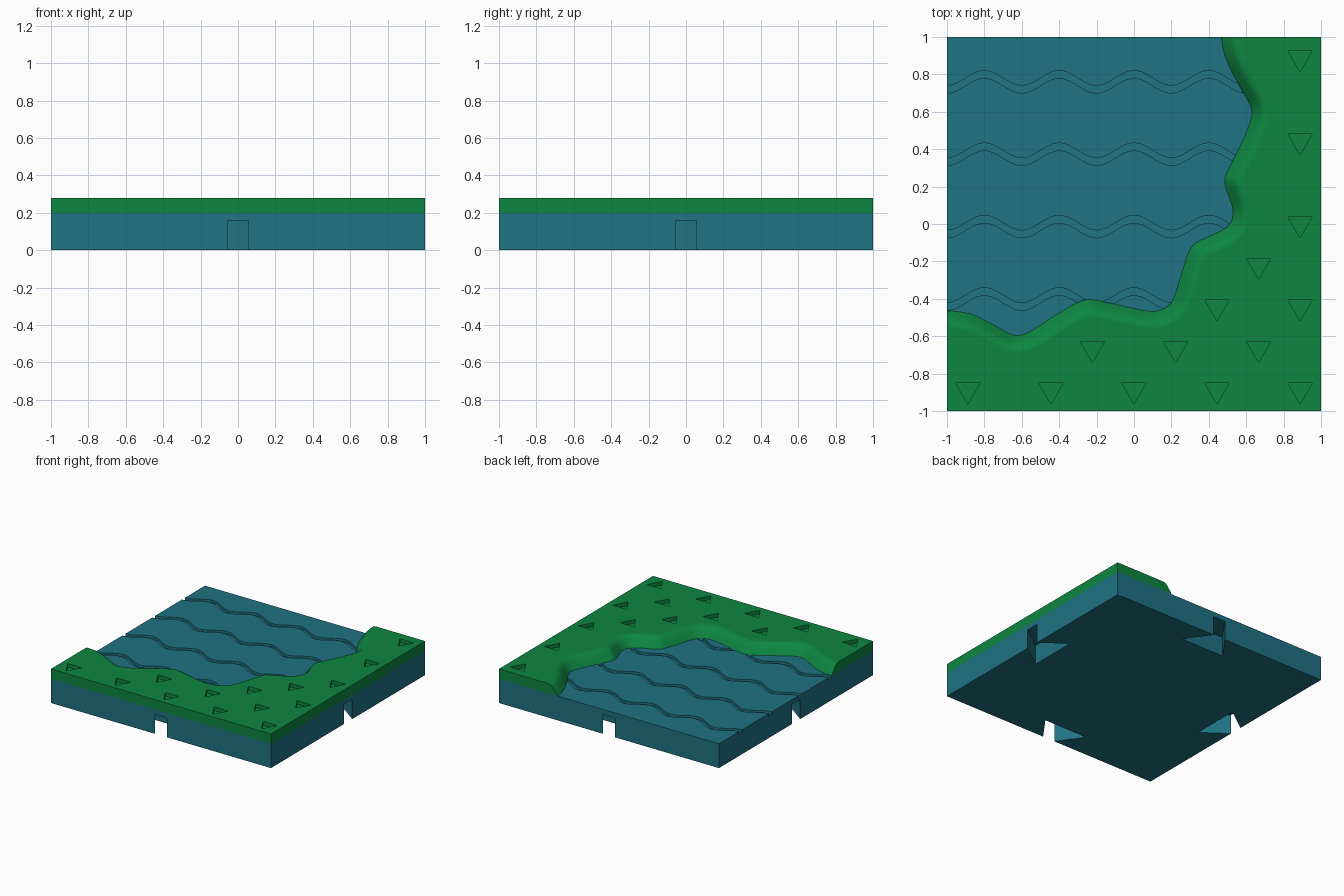
import bpy, bmesh, math
from mathutils import Vector

if "Cube" in bpy.data.objects:
    bpy.data.objects.remove(bpy.data.objects["Cube"])

WATER_TOP, LAND_TOP = 0.20, 0.28


def material(name, rgb):
    m = bpy.data.materials.new(name)
    m.diffuse_color = (*rgb, 1)
    m.use_nodes = True
    m.node_tree.nodes["Principled BSDF"].inputs["Base Color"].default_value = m.diffuse_color
    return m


def add_object(name, bm, mat=None):
    bmesh.ops.recalc_face_normals(bm, faces=bm.faces)
    me = bpy.data.meshes.new(name)
    bm.to_mesh(me)
    bm.free()
    if mat:
        me.materials.append(mat)
    ob = bpy.data.objects.new(name, me)
    bpy.context.collection.objects.link(ob)
    return ob


def prisms(name, outlines, z0, z1, mat=None):
    """Extrude each flat outline between two heights, all in one mesh."""
    bm = bmesh.new()
    for pts in outlines:
        low = [bm.verts.new((x, y, z0)) for x, y in pts]
        high = [bm.verts.new((x, y, z1)) for x, y in pts]
        bm.faces.new(low[::-1])
        bm.faces.new(high)
        for i in range(len(pts)):
            j = (i + 1) % len(pts)
            bm.faces.new((low[i], low[j], high[j], high[i]))
    return add_object(name, bm, mat)


def cut(target, cutter, remove=True):
    mod = target.modifiers.new("cut", 'BOOLEAN')
    mod.operation, mod.solver, mod.object = 'DIFFERENCE', 'EXACT', cutter
    bpy.context.view_layer.objects.active = target
    bpy.ops.object.modifier_apply(modifier=mod.name)
    if remove:
        bpy.data.objects.remove(cutter)


def smooth_path(pts, steps):
    """Catmull-Rom curve through the points."""
    p = [Vector(q) for q in pts]
    p = [2 * p[0] - p[1]] + p + [2 * p[-1] - p[-2]]
    out = []
    for a, b, c, d in zip(p, p[1:], p[2:], p[3:]):
        for k in range(steps):
            t = k / steps
            out.append(0.5 * (2 * b + (c - a) * t + (2 * a - 5 * b + 4 * c - d) * t ** 2
                              + (3 * b - a - 3 * c + d) * t ** 3))
    return out + [p[-2]]


water_mat = material("water", (0.014, 0.17, 0.23))
land_mat = material("grass", (0.004, 0.24, 0.053))

# Coastline, from the back edge round to the left edge
coast = smooth_path([
    (0.468, 1), (0.48, 0.92), (0.52, 0.82), (0.58, 0.71), (0.62, 0.64), (0.63, 0.58),
    (0.605, 0.5), (0.55, 0.38), (0.50, 0.28), (0.485, 0.22), (0.51, 0.14), (0.53, 0.07),
    (0.513, 0), (0.45, -0.045), (0.36, -0.085), (0.31, -0.12), (0.285, -0.17),
    (0.25, -0.28), (0.215, -0.39), (0.18, -0.44), (0.11, -0.468), (0, -0.452),
    (-0.12, -0.425), (-0.24, -0.403), (-0.31, -0.425), (-0.41, -0.482), (-0.53, -0.56),
    (-0.59, -0.59), (-0.65, -0.593), (-0.75, -0.54), (-0.85, -0.49), (-0.93, -0.47),
    (-1, -0.465)], 3)
n = len(coast)

# Inland directions, averaged along the coast so the bank does not fold
raw = []
for i in range(n):
    t = (coast[min(i + 1, n - 1)] - coast[max(i - 1, 0)]).normalized()
    raw.append(Vector((-t.y, t.x)))
inland = [sum(raw[max(i - 3, 0):i + 4], Vector((0, 0))).normalized() for i in range(n)]
inland[0], inland[-1] = Vector((1, 0)), Vector((0, -1))

# Land: rounded bank rising to a flat top
profile = [(0, 0.20), (0.018, 0.226), (0.036, 0.25), (0.052, 0.267), (0.068, 0.277), (0.088, 0.28)]
corners = [(-1, -1), (1, -1), (1, 1)]
bm = bmesh.new()
rows = [[bm.verts.new((*(p + d * w), z)) for p, d in zip(coast, inland)] for w, z in profile]
low = [bm.verts.new((*c, WATER_TOP)) for c in corners]
high = [bm.verts.new((*c, LAND_TOP)) for c in corners]
for r, s in zip(rows, rows[1:]):
    for i in range(n - 1):
        bm.faces.new((r[i], r[i + 1], s[i + 1], s[i])).smooth = True
bm.faces.new(rows[-1] + high)
bm.faces.new(rows[0] + low)
for i in range(2):
    bm.faces.new((low[i], low[i + 1], high[i + 1], high[i]))
bm.faces.new([r[0] for r in rows] + [high[2], low[2]])
bm.faces.new([r[-1] for r in rows] + [high[0], low[0]])
land = add_object("land", bm, land_mat)

# Triangular grass recesses on a staggered lattice
cells = [(4, j) for j in (4, 2, 0, -2, -4)] + [(i, -4) for i in (-4, -2, 0, 2)]
cells += [(2, -2), (3, -1), (3, -3), (1, -3), (-1, -3)]
triangles = [[(i * 0.222 + 0.075 * math.cos(a), j * 0.222 + 0.075 * math.sin(a))
              for a in (math.radians(d) for d in (30, 150, 270))] for i, j in cells]
cut(land, prisms("triangle_cutter", triangles, LAND_TOP - 0.03, LAND_TOP + 0.1, land_mat))

# Water base
water = prisms("water_base", [[(-1, -1), (1, -1), (1, 1), (-1, 1)]], 0, WATER_TOP, water_mat)

# Dovetail connector slots under each side
slot = [(1.05, -0.055), (1, -0.055), (0.8, -0.2), (0.8, 0.2), (1, 0.055), (1.05, 0.055)]
turns = [(1, 0), (0, 1), (-1, 0), (0, -1)]
slots = [[(c * x - s * y, s * x + c * y) for x, y in slot] for c, s in turns]
cut(water, prisms("slot_cutter", slots, -0.1, 0.16, water_mat))

# Wave grooves, stopped at the coastline
xs = [-1.04 + 0.02 * k for k in range(90)]
waves = []
for row in range(4):
    mid = 0.76 - 0.387 * row
    line = [(x, mid + 0.04 * math.cos(math.tau * x / 0.4)) for x in xs]
    waves.append([(x, y - 0.02) for x, y in line] + [(x, y + 0.02) for x, y in reversed(line)])
grooves = prisms("groove_cutter", waves, WATER_TOP - 0.02, WATER_TOP + 0.05, water_mat)
cut(grooves, prisms("coast_cutter", [[tuple(p) for p in coast] + corners], 0.1, 0.4))
cut(water, grooves)
